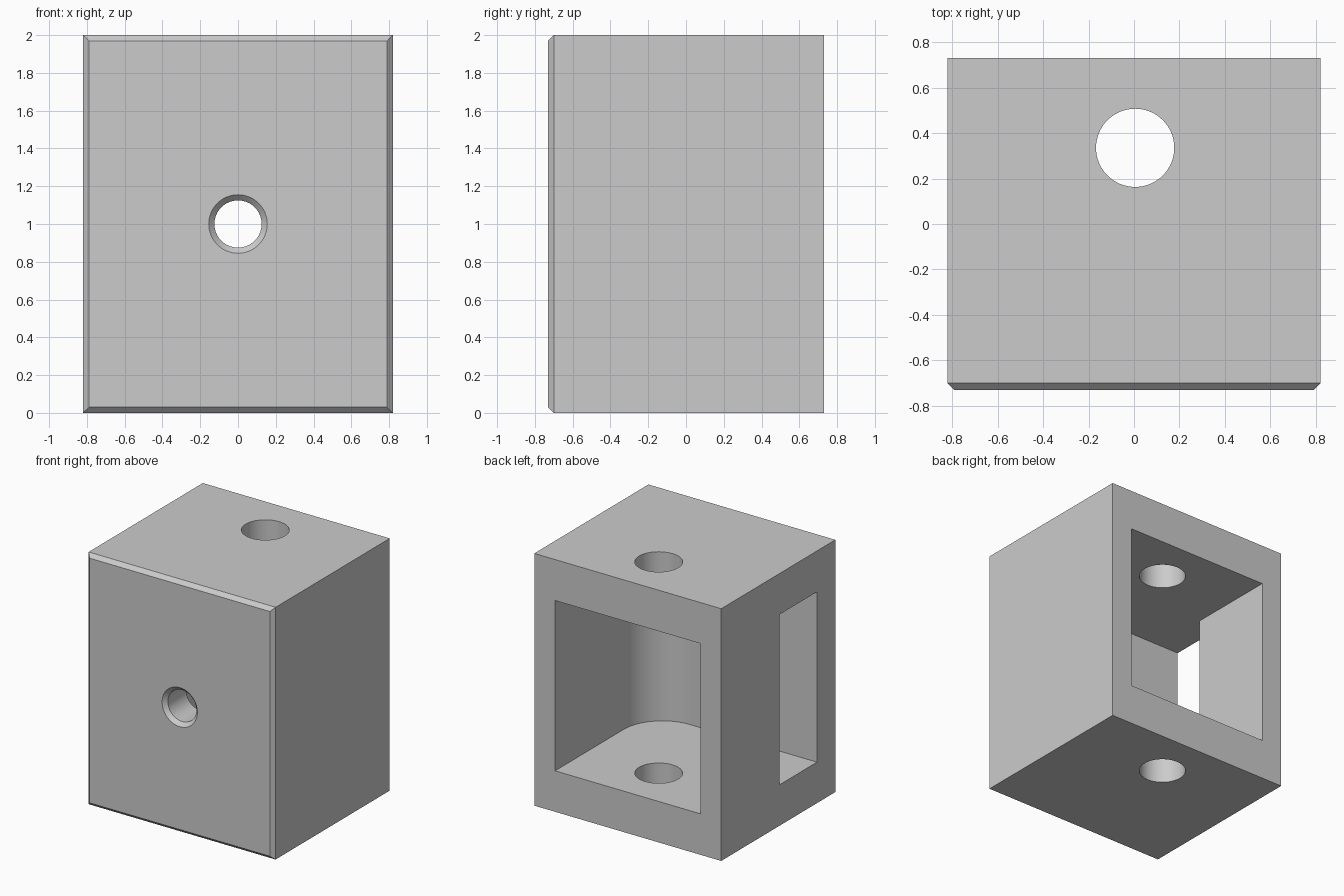
import bpy
import bmesh
from math import sin, cos, pi, radians
from mathutils import Matrix

cube = bpy.data.objects.get("Cube")
if cube:
    bpy.data.objects.remove(cube, do_unlink=True)

HALF_X, HALF_Y, HEIGHT = 0.82, 0.73, 2.0
CHAMFER = 0.03
INNER_X, INNER_FRONT = 0.637, -0.47   # pocket side wall and front wall
POCKET_Z = (0.325, 1.675)
FILLET = 0.34
SEGMENTS = 64

grey = bpy.data.materials.new("light grey")
grey.use_nodes = True
grey.diffuse_color = (0.6, 0.6, 0.6, 1)
grey.node_tree.nodes["Principled BSDF"].inputs["Base Color"].default_value = (0.6, 0.6, 0.6, 1)


def add_object(name, bm):
    bmesh.ops.recalc_face_normals(bm, faces=bm.faces)
    mesh = bpy.data.meshes.new(name)
    bm.to_mesh(mesh)
    bm.free()
    mesh.materials.append(grey)
    obj = bpy.data.objects.new(name, mesh)
    bpy.context.collection.objects.link(obj)
    return obj


def prism(name, outline, z0, z1):
    bm = bmesh.new()
    face = bm.faces.new([bm.verts.new((x, y, z0)) for x, y in outline])
    walls = bmesh.ops.extrude_face_region(bm, geom=[face])
    verts = [v for v in walls["geom"] if isinstance(v, bmesh.types.BMVert)]
    bmesh.ops.translate(bm, verts=verts, vec=(0, 0, z1 - z0))
    return add_object(name, bm)


def round_cutter(name, r1, r2, depth, matrix):
    bm = bmesh.new()
    bmesh.ops.create_cone(bm, cap_ends=True, segments=SEGMENTS,
                          radius1=r1, radius2=r2, depth=depth, matrix=matrix)
    return add_object(name, bm)


# Solid block with chamfered front edges
bm = bmesh.new()
bmesh.ops.create_cube(bm, size=1, matrix=Matrix.Translation((0, 0, HEIGHT / 2))
                      @ Matrix.Diagonal((2 * HALF_X, 2 * HALF_Y, HEIGHT, 1)))
front_edges = [e for e in bm.edges if all(v.co.y < 0 for v in e.verts)]
bmesh.ops.bevel(bm, geom=front_edges, offset=CHAMFER, segments=1, affect='EDGES')
block = add_object("hollow_block", bm)

# Pocket open at the back and through one side, with one rounded inner corner
arc = [(INNER_X - FILLET * (1 - cos(a)), INNER_FRONT + FILLET * (1 - sin(a)))
       for a in (i * pi / 2 / 24 for i in range(25))]
outline = [(INNER_X, 1)] + arc + [(-1, INNER_FRONT), (-1, 0), (-INNER_X, 0), (-INNER_X, 1)]
cutters = [prism("pocket_cutter", outline, *POCKET_Z)]

# Vertical hole through the top and bottom walls
cutters.append(round_cutter("vertical_hole_cutter", 0.172, 0.172, 3,
                            Matrix.Translation((0.005, 0.335, 1))))

# Front hole with a countersunk rim
turn = Matrix.Rotation(radians(-90), 4, 'X')
cutters.append(round_cutter("front_hole_cutter", 0.125, 0.125, 0.6,
                            Matrix.Translation((0, -0.6, 1)) @ turn))
cutters.append(round_cutter("countersink_cutter", 0.185, 0.095, 0.09,
                            Matrix.Translation((0, -HALF_Y + 0.015, 1)) @ turn))

# Cut the openings and shade the round walls
bpy.ops.object.select_all(action='DESELECT')
block.select_set(True)
bpy.context.view_layer.objects.active = block
for cutter in cutters:
    cutter.hide_render = True
    mod = block.modifiers.new(cutter.name, 'BOOLEAN')
    mod.operation = 'DIFFERENCE'
    mod.solver = 'EXACT'
    mod.object = cutter
    bpy.ops.object.modifier_apply(modifier=mod.name)
    bpy.data.objects.remove(cutter, do_unlink=True)
bpy.ops.object.shade_smooth_by_angle(angle=radians(25))
